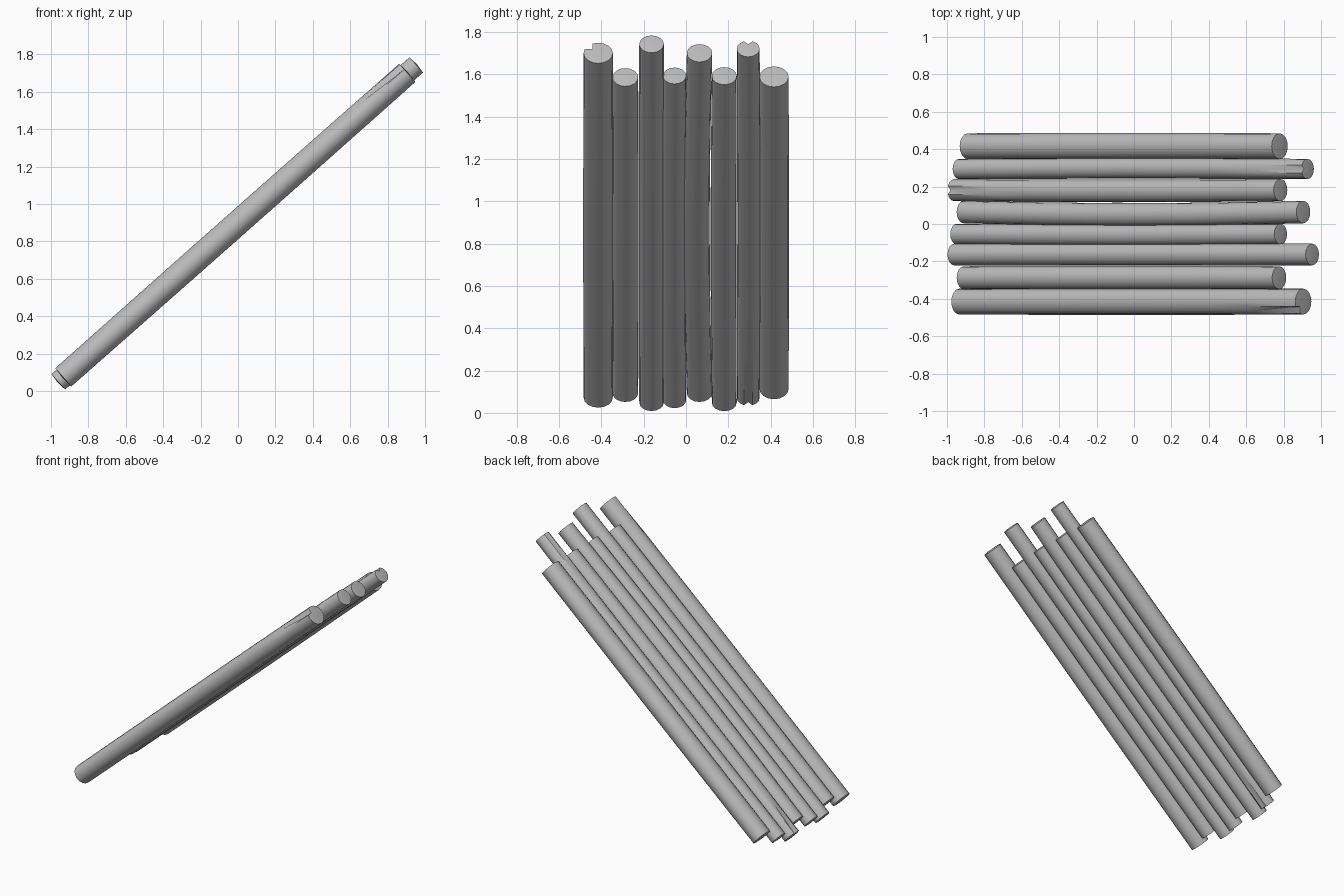
import bpy, bmesh, math
from mathutils import Vector

cube = bpy.data.objects.get("Cube")
if cube:
    bpy.data.objects.remove(cube, do_unlink=True)

gray = bpy.data.materials.new("plain gray")
gray.use_nodes = True
gray.diffuse_color = (0.5, 0.5, 0.5, 1)
gray.node_tree.nodes["Principled BSDF"].inputs["Base Color"].default_value = (0.5, 0.5, 0.5, 1)

SIDES, RINGS = 16, 9
SLOPE = 0.885
axis = Vector((1, 0, SLOPE)).normalized()
side = Vector((0, 1, 0))
up = axis.cross(side)


def add_log(name, y, r, x_low, x_high, sway=0, chips=()):
    """A slanted pole; sway bows its middle sideways, chips dent its rims."""
    bm = bmesh.new()
    rings = []
    for i in range(RINGS):
        t = i / (RINGS - 1)
        bow = math.sin(math.pi * t)
        x = x_low + (x_high - x_low) * t
        centre = Vector((x, y + sway * bow, 0.9 + SLOPE * x))
        ring = []
        for k in range(SIDES):
            a = math.tau * k / SIDES
            offset = side * math.cos(a) + up * math.sin(a) * 0.94
            ring.append(bm.verts.new(centre + offset * r * (1 + 0.03 * bow)))
        rings.append(ring)
    for a, b in zip(rings, rings[1:]):
        for k in range(SIDES):
            n = (k + 1) % SIDES
            bm.faces.new((a[k], a[n], b[n], b[k]))
    # End caps as fans, slightly domed
    for ring, out in ((rings[0], -1), (rings[-1], 1)):
        mid = sum((v.co for v in ring), Vector()) / SIDES
        tip = bm.verts.new(mid + axis * out * 0.005)
        for k in range(SIDES):
            bm.faces.new((ring[k], ring[(k + 1) % SIDES], tip))
    # Chipped rims
    for end, k in chips:
        v = rings[end][k]
        mid = sum((w.co for w in rings[end]), Vector()) / SIDES
        v.co = v.co.lerp(mid, 0.45)
    bmesh.ops.recalc_face_normals(bm, faces=bm.faces)
    mesh = bpy.data.meshes.new(name)
    bm.to_mesh(mesh)
    bm.free()
    mesh.materials.append(gray)
    obj = bpy.data.objects.new(name, mesh)
    bpy.context.collection.objects.link(obj)
    bpy.ops.object.select_all(action="DESELECT")
    obj.select_set(True)
    bpy.context.view_layer.objects.active = obj
    bpy.ops.object.shade_smooth_by_angle(angle=math.radians(40))


# Poles from front to back: y, radius, lower x, upper x
up_k, down_k = SIDES // 4, 3 * SIDES // 4
if up.z < 0:
    up_k, down_k = down_k, up_k
add_log("pole_1", -0.415, 0.069, -0.934, 0.905, chips=[(-1, up_k + 2)])
add_log("pole_2", -0.287, 0.061, -0.91, 0.776)
add_log("pole_3", -0.163, 0.058, -0.961, 0.953)
add_log("pole_4", -0.054, 0.055, -0.948, 0.784, -0.005)
add_log("pole_5", 0.064, 0.060, -0.911, 0.905, -0.014)
add_log("pole_6", 0.181, 0.059, -0.961, 0.783, -0.004, [(0, up_k)])
add_log("pole_7", 0.294, 0.054, -0.936, 0.928, 0.004, [(-1, up_k), (0, down_k)])
add_log("pole_8", 0.416, 0.069, -0.889, 0.779)
